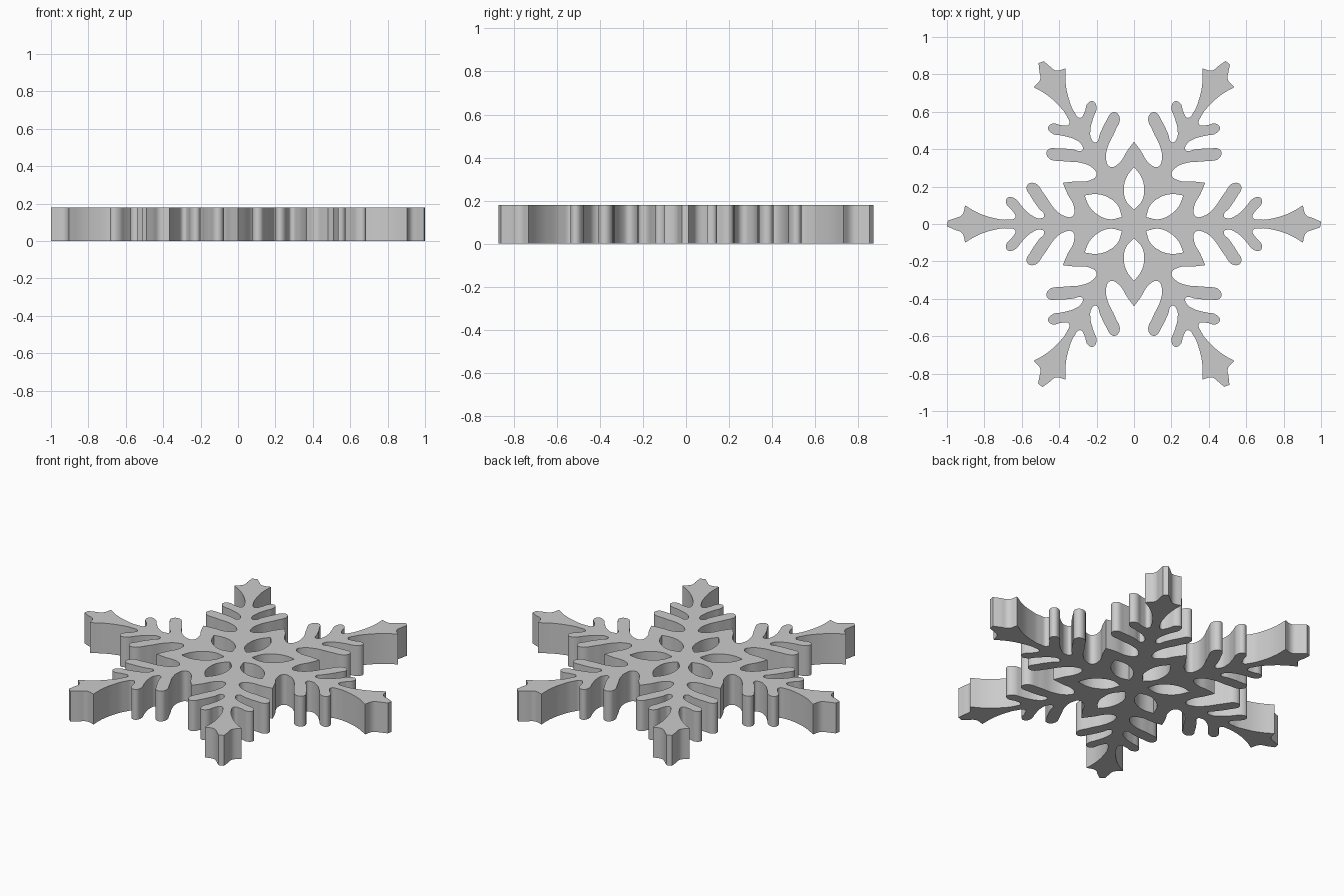
import bpy, bmesh
from math import sin, cos, radians

if "Cube" in bpy.data.objects:
    bpy.data.objects.remove(bpy.data.objects["Cube"])

HEIGHT = 0.18

# Half of one arm: (along, across, is_corner), from beside the tip to the star valley
half_arm = [
    (0.960, 0.030, 0), (0.920, 0.048, 0), (0.903, 0.099, 1),            # arrow head
    (0.830, 0.058, 0), (0.750, 0.032, 0), (0.680, 0.023, 0), (0.635, 0.035, 0),
    (0.650, 0.070, 0), (0.683, 0.110, 0), (0.676, 0.140, 0), (0.640, 0.138, 0),  # short barb
    (0.600, 0.095, 0), (0.550, 0.048, 0), (0.505, 0.030, 0), (0.480, 0.042, 0),
    (0.510, 0.085, 0), (0.550, 0.145, 0), (0.573, 0.203, 0), (0.537, 0.220, 0),  # long barb
    (0.480, 0.160, 0), (0.425, 0.082, 0), (0.370, 0.042, 0), (0.328, 0.042, 0),
    (0.322, 0.095, 0), (0.355, 0.160, 0),                               # star edge
]
# Eye-shaped hole, along the 30 degree line
eye = [(0.075, 0.0, 1), (0.125, 0.043, 0), (0.19, 0.054, 0), (0.25, 0.040, 0), (0.305, 0.0, 1),
       (0.25, -0.040, 0), (0.19, -0.054, 0), (0.125, -0.043, 0)]


def turn(points, degrees):
    c, s = cos(radians(degrees)), sin(radians(degrees))
    return [(x * c - y * s, x * s + y * c, k) for x, y, k in points]


def add_loop(curve, points):
    spline = curve.splines.new('BEZIER')
    spline.bezier_points.add(len(points) - 1)
    spline.use_cyclic_u = True
    spline.resolution_u = 5
    for bp, (x, y, corner) in zip(spline.bezier_points, points):
        bp.co = (x, y, 0)
        bp.handle_left_type = bp.handle_right_type = 'VECTOR' if corner else 'AUTO'


curve = bpy.data.curves.new("snowflake", 'CURVE')
curve.dimensions = '2D'
curve.fill_mode = 'BOTH'
curve.extrude = HEIGHT / 2

# Outer outline: mirrored arm repeated six times, with a star point between arms
arm = [(x, -y, k) for x, y, k in reversed(half_arm)]
arm += [(0.995, -0.018, 1), (1.0, 0.012, 1)] + half_arm
arm += turn([(0.44, 0.0, 1)], 30)
outline = []
for i in range(6):
    outline += turn(arm, 60 * i)
add_loop(curve, outline)

# Six holes around the hub
for i in range(6):
    add_loop(curve, turn(eye, 30 + 60 * i))

flake = bpy.data.objects.new("snowflake", curve)
bpy.context.collection.objects.link(flake)
flake.location.z = HEIGHT / 2
bpy.context.view_layer.objects.active = flake
flake.select_set(True)
bpy.ops.object.convert(target='MESH')
flake = bpy.context.object

# Join caps and walls, then shade the curved walls smooth
bm = bmesh.new()
bm.from_mesh(flake.data)
bmesh.ops.remove_doubles(bm, verts=bm.verts, dist=1e-5)
bmesh.ops.recalc_face_normals(bm, faces=bm.faces)
bm.to_mesh(flake.data)
bm.free()
bpy.ops.object.shade_smooth_by_angle(angle=radians(30))
